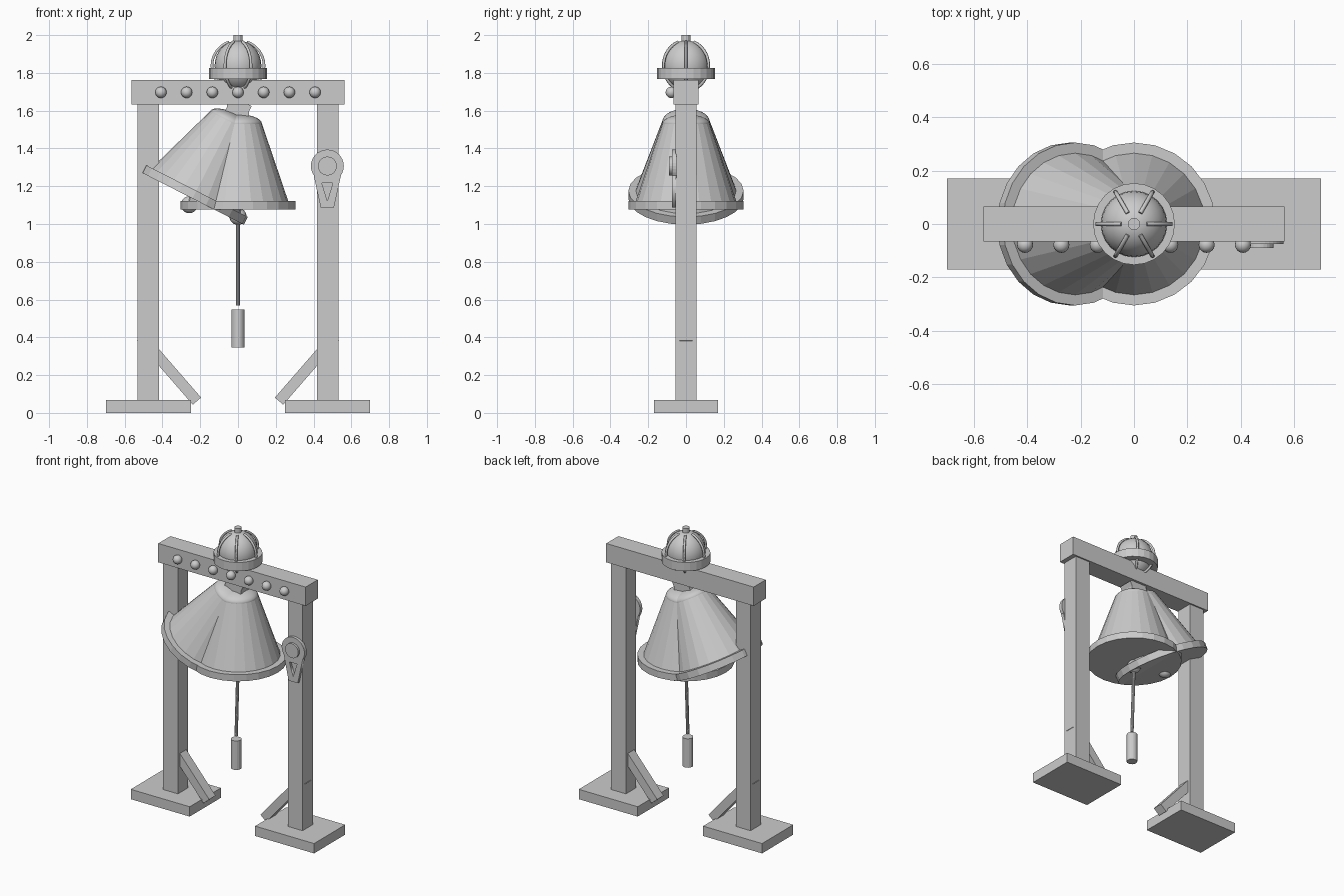
import bpy
import bmesh
from math import radians, sin, cos, pi
from mathutils import Vector, Matrix

cube = bpy.data.objects.get("Cube")
if cube:
    bpy.data.objects.remove(cube, do_unlink=True)

grey = bpy.data.materials.new("plain_grey")
grey.use_nodes = True
TONE = (0.6, 0.6, 0.6, 1)
grey.diffuse_color = TONE
grey.node_tree.nodes["Principled BSDF"].inputs["Base Color"].default_value = TONE


def finish(name, bm, matrix=None):
    mesh = bpy.data.meshes.new(name)
    if matrix:
        bm.transform(matrix)
    bmesh.ops.recalc_face_normals(bm, faces=bm.faces)
    bm.to_mesh(mesh)
    bm.free()
    mesh.materials.append(grey)
    ob = bpy.data.objects.new(name, mesh)
    bpy.context.collection.objects.link(ob)
    return ob


def box(name, centre, size, tilt=0, matrix=None):
    bm = bmesh.new()
    bmesh.ops.create_cube(bm, size=1)
    m = (Matrix.Translation(centre) @ Matrix.Rotation(tilt, 4, 'Y')
         @ Matrix.Diagonal((*size, 1)))
    return finish(name, bm, matrix @ m if matrix else m)


def rod(name, a, b, radius, sides=24):
    a, b = Vector(a), Vector(b)
    bm = bmesh.new()
    bmesh.ops.create_cone(bm, cap_ends=True, segments=sides, radius1=radius,
                          radius2=radius, depth=(b - a).length)
    turn = (b - a).to_track_quat('Z', 'Y').to_matrix().to_4x4()
    return finish(name, bm, Matrix.Translation((a + b) / 2) @ turn)


def ball(name, centre, radius, matrix=None, squash=1, segs=20):
    bm = bmesh.new()
    bmesh.ops.create_uvsphere(bm, u_segments=segs, v_segments=segs // 2 + 2, radius=radius)
    m = Matrix.Translation(centre) @ Matrix.Diagonal((1, 1, squash, 1))
    ob = finish(name, bm, matrix @ m if matrix else m)
    ob.data.shade_smooth()
    return ob


def lathe(name, profile, matrix=None, sides=24):
    bm = bmesh.new()
    verts = [bm.verts.new((r, 0, z)) for r, z in profile]
    edges = [bm.edges.new(pair) for pair in zip(verts, verts[1:])]
    bmesh.ops.spin(bm, geom=verts + edges, cent=(0, 0, 0), axis=(0, 0, 1),
                   angle=2 * pi, steps=sides, use_duplicate=False)
    bmesh.ops.remove_doubles(bm, verts=bm.verts, dist=0.0001)
    return finish(name, bm, matrix)


# Frame: feet, posts, diagonal braces and crossbeam
for side, s in (("left", 1), ("right", -1)):
    box(side + "_foot", (s * 0.475, 0, 0.034), (0.45, 0.34, 0.068))
    box(side + "_post", (s * 0.476, 0, 0.85), (0.113, 0.112, 1.57))
    box(side + "_brace", (s * 0.365, 0, 0.232), (0.058, 0.07, 0.45), s * radians(41))
box("crossbeam", (0, 0, 1.697), (1.126, 0.132, 0.13))

# Row of studs on the beam front
for i in range(-3, 4):
    ball("beam_stud", (i * 0.136, -0.078, 1.697), 0.03, segs=16)

# Two bells sharing one pivot: one hanging, one swung aside
pivot = Vector((0, 0, 1.608))
for name, swing in (("hanging", 0), ("swung", 27)):
    m = (Matrix.Translation(pivot) @ Matrix.Rotation(radians(swing), 4, 'Y')
         @ Matrix.Translation(-pivot))
    lathe(name + "_bell", [(0, 1.08), (0.28, 1.08), (0.127, 1.53), (0, 1.53)], m)
    lathe(name + "_rim", [(0, 1.077), (0.305, 1.077), (0.305, 1.123), (0, 1.123)], m)
    ball(name + "_bell_cap", (0, 0, 1.53), 0.127, m, 0.4, 24)
    ball(name + "_clapper", (0, 0, 1.04), 0.045, m)
    box(name + "_neck", (0, 0, 1.6), (0.115, 0.1, 0.11), matrix=m)

# Pull rope and handle
rod("pull_rope", (0, 0, 1.04), (0, -0.02, 0.568), 0.011, 10)
rod("pull_handle", (0, -0.02, 0.347), (0, -0.02, 0.547), 0.034, 16)

# Ribbed globe above the beam
centre = Vector((0, 0, 1.838))
ball("globe", centre, 0.124, squash=1.08, segs=24)
lathe("globe_ring", [(0, 1.767), (0.153, 1.767), (0.153, 1.827), (0, 1.827)])
rod("finial", (0, 0, 1.93), (0, 0, 2.0), 0.023, 12)
for k in range(6):
    curve = bpy.data.curves.new("globe_rib", 'CURVE')
    curve.dimensions = '3D'
    curve.bevel_depth = 0.008
    curve.bevel_resolution = 1
    curve.use_fill_caps = True
    spline = curve.splines.new('POLY')
    spline.points.add(16)
    turn = k * pi / 3
    for i, p in enumerate(spline.points):
        a = radians(20 + i * 8.5)
        r = 0.138 * sin(a)
        p.co = (r * cos(turn), r * sin(turn), centre.z + 0.134 * cos(a), 1)
    curve.materials.append(grey)
    bpy.context.collection.objects.link(bpy.data.objects.new("globe_rib", curve))

# Rope bracket on the left post: disc, raised hub and slotted tail
hub = (0.473, 1.307)
rod("bracket_disc", (hub[0], -0.05, hub[1]), (hub[0], -0.075, hub[1]), 0.087, 32)
rod("bracket_hub", (hub[0], -0.07, hub[1]), (hub[0], -0.09, hub[1]), 0.05, 24)
tail = bpy.data.curves.new("bracket_tail", 'CURVE')
tail.dimensions = '2D'
tail.fill_mode = 'BOTH'
tail.extrude = 0.011
for outline in ([(-0.072, -0.05), (0.072, -0.05), (0.035, -0.22), (-0.035, -0.22)],
                [(-0.029, -0.09), (0.029, -0.09), (0, -0.185)]):
    spline = tail.splines.new('POLY')
    spline.points.add(len(outline) - 1)
    for p, (x, y) in zip(spline.points, outline):
        p.co = (x, y, 0, 1)
    spline.use_cyclic_u = True
tail.materials.append(grey)
tail_ob = bpy.data.objects.new("bracket_tail", tail)
tail_ob.location = (hub[0], -0.063, hub[1])
tail_ob.rotation_euler = (pi / 2, 0, 0)
bpy.context.collection.objects.link(tail_ob)
